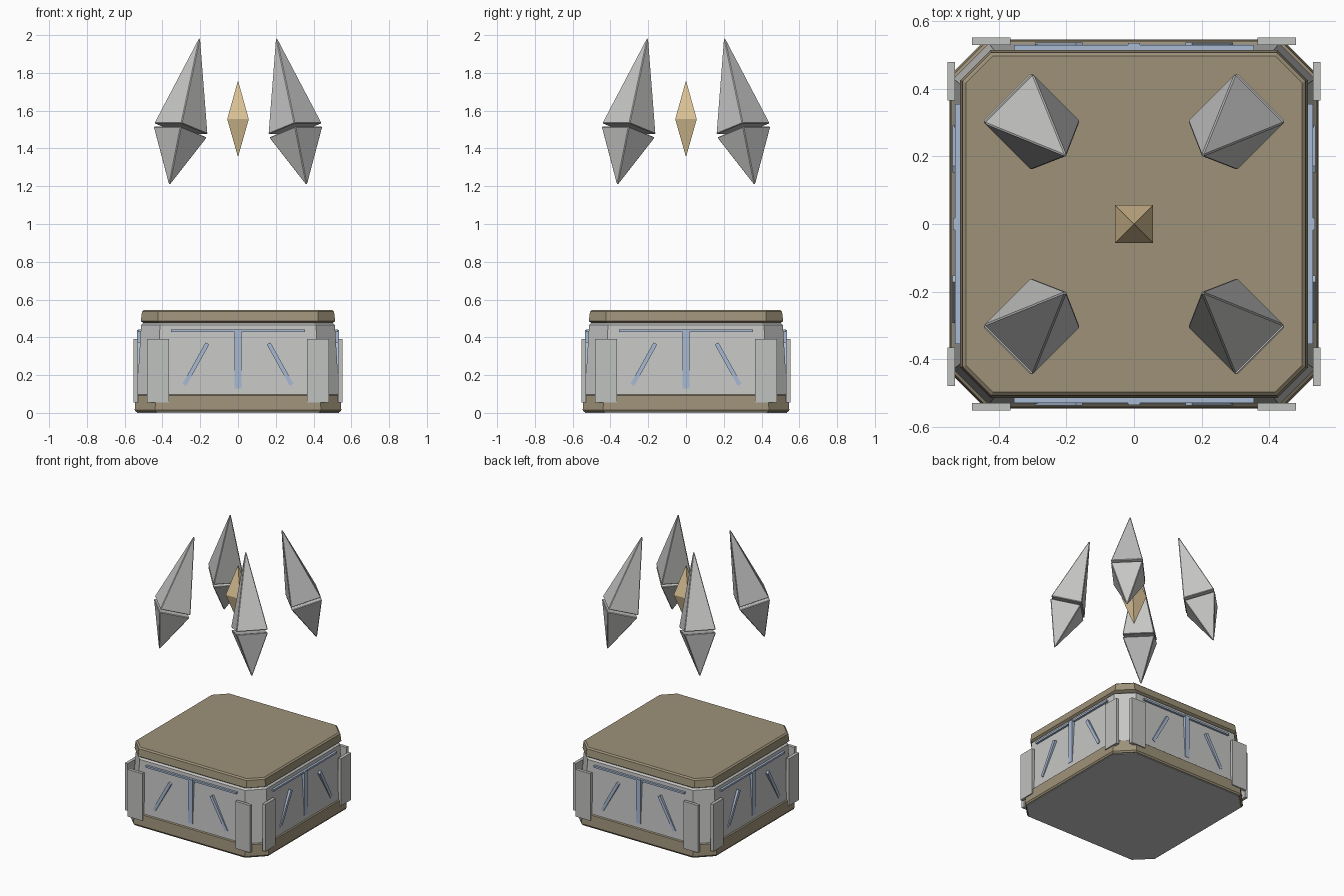
import bpy, bmesh, math
from mathutils import Matrix, Vector

if "Cube" in bpy.data.objects:
    bpy.data.objects.remove(bpy.data.objects["Cube"])


def mat(name, rgb):
    m = bpy.data.materials.new(name)
    m.diffuse_color = (*rgb, 1)
    m.use_nodes = True
    m.node_tree.nodes["Principled BSDF"].inputs["Base Color"].default_value = m.diffuse_color
    return m


STONE = mat("pale grey stone", (0.56, 0.56, 0.555))
PLATE = mat("grey plate", (0.53, 0.54, 0.52))
TAN = mat("tan trim", (0.34, 0.285, 0.19))
BLUE = mat("pale blue inlay", (0.39, 0.49, 0.65))
GOLD = mat("pale gold", (0.72, 0.55, 0.31))


def finish(bm, name, material, bevel=0):
    bmesh.ops.recalc_face_normals(bm, faces=bm.faces[:])
    me = bpy.data.meshes.new(name)
    bm.to_mesh(me)
    bm.free()
    me.materials.append(material)
    ob = bpy.data.objects.new(name, me)
    bpy.context.collection.objects.link(ob)
    if bevel:
        b = ob.modifiers.new("edge bevel", 'BEVEL')
        b.width = bevel
        b.segments = 1
        b.limit_method = 'ANGLE'
    return ob


def chamfered_block(name, material, sections):
    """Stack of chamfered squares: (z, half width, corner cut)."""
    bm = bmesh.new()
    rings = []
    for z, h, c in sections:
        k = h - c
        pts = [(k, -h), (h, -k), (h, k), (k, h), (-k, h), (-h, k), (-h, -k), (-k, -h)]
        rings.append([bm.verts.new((x, y, z)) for x, y in pts])
    for a, b in zip(rings, rings[1:]):
        for i in range(8):
            j = (i + 1) % 8
            bm.faces.new((a[i], a[j], b[j], b[i]))
    bm.faces.new(rings[0])
    bm.faces.new(rings[-1])
    return finish(bm, name, material)


def box(name, material, centre, size, turn, tilt=0):
    """Box on the front side, tilted about y, then turned to its own side."""
    bm = bmesh.new()
    m = (Matrix.Rotation(turn, 4, 'Z') @ Matrix.Translation(centre)
         @ Matrix.Rotation(tilt, 4, 'Y') @ Matrix.Diagonal((*size, 1)))
    bmesh.ops.create_cube(bm, size=1, matrix=m)
    return finish(bm, name, material)


def pyramid(name, material, corners, tip, bevel=0):
    bm = bmesh.new()
    ring = [bm.verts.new(c) for c in corners]
    top = bm.verts.new(tip)
    bm.faces.new(ring)
    for i in range(4):
        bm.faces.new((ring[i], ring[(i + 1) % 4], top))
    return finish(bm, name, material, bevel)


# Pedestal: foot rim, tapered body and cap slab
chamfered_block("body", STONE, [(0, 0.535, 0.105), (0.1, 0.535, 0.105),
                                (0.465, 0.513, 0.10), (0.478, 0.50, 0.10)])
chamfered_block("foot_rim", TAN, [(0.004, 0.54, 0.105), (0.015, 0.547, 0.108),
                                  (0.093, 0.542, 0.107), (0.1, 0.533, 0.104)])
chamfered_block("cap_slab", TAN, [(0.475, 0.50, 0.09), (0.486, 0.515, 0.09),
                                  (0.536, 0.508, 0.085), (0.545, 0.498, 0.08)])

# Corner plates and blue inlays on all four sides
for i in range(4):
    turn = i * math.pi / 2
    for s in (-1, 1):
        box("corner_plate", PLATE, (s * 0.423, -0.541, 0.223), (0.115, 0.022, 0.335), turn)
        box("slanted_inlay", BLUE, (s * 0.223, -0.521, 0.258), (0.022, 0.032, 0.25),
            turn, -s * math.atan2(0.125, 0.225))
    box("upright_inlay", BLUE, (0, -0.52, 0.285), (0.036, 0.031, 0.31), turn)
    box("cross_inlay", BLUE, (0, -0.517, 0.435), (0.71, 0.026, 0.013), turn)

# Four floating split crystals leaning inward
top = Vector((0.283, 0, 2.0))
low = Vector((0.516, 0, 1.2))
axis = (top - low).normalized()
out = Vector((axis.z, 0, -axis.x))
side = Vector((0, 1, 0))
mid = low.lerp(top, 0.37)
for i in range(4):
    r = Matrix.Rotation(math.pi / 4 + i * math.pi / 2, 4, 'Z')
    for name, tip, shift in (("crystal_upper", top, 0.009), ("crystal_lower", low, -0.009)):
        c = mid + axis * shift
        ring = [r @ (c + out * 0.103 * a + side * 0.103 * b)
                for a, b in ((1, 1), (-1, 1), (-1, -1), (1, -1))]
        pyramid(name, STONE, ring, r @ tip, 0.004)

# Small central gem
gem = [(0.057, 0.057, 1.555), (-0.057, 0.057, 1.555),
       (-0.057, -0.057, 1.555), (0.057, -0.057, 1.555)]
pyramid("gem_upper", GOLD, gem, (0, 0, 1.76))
pyramid("gem_lower", GOLD, gem, (0, 0, 1.355))
